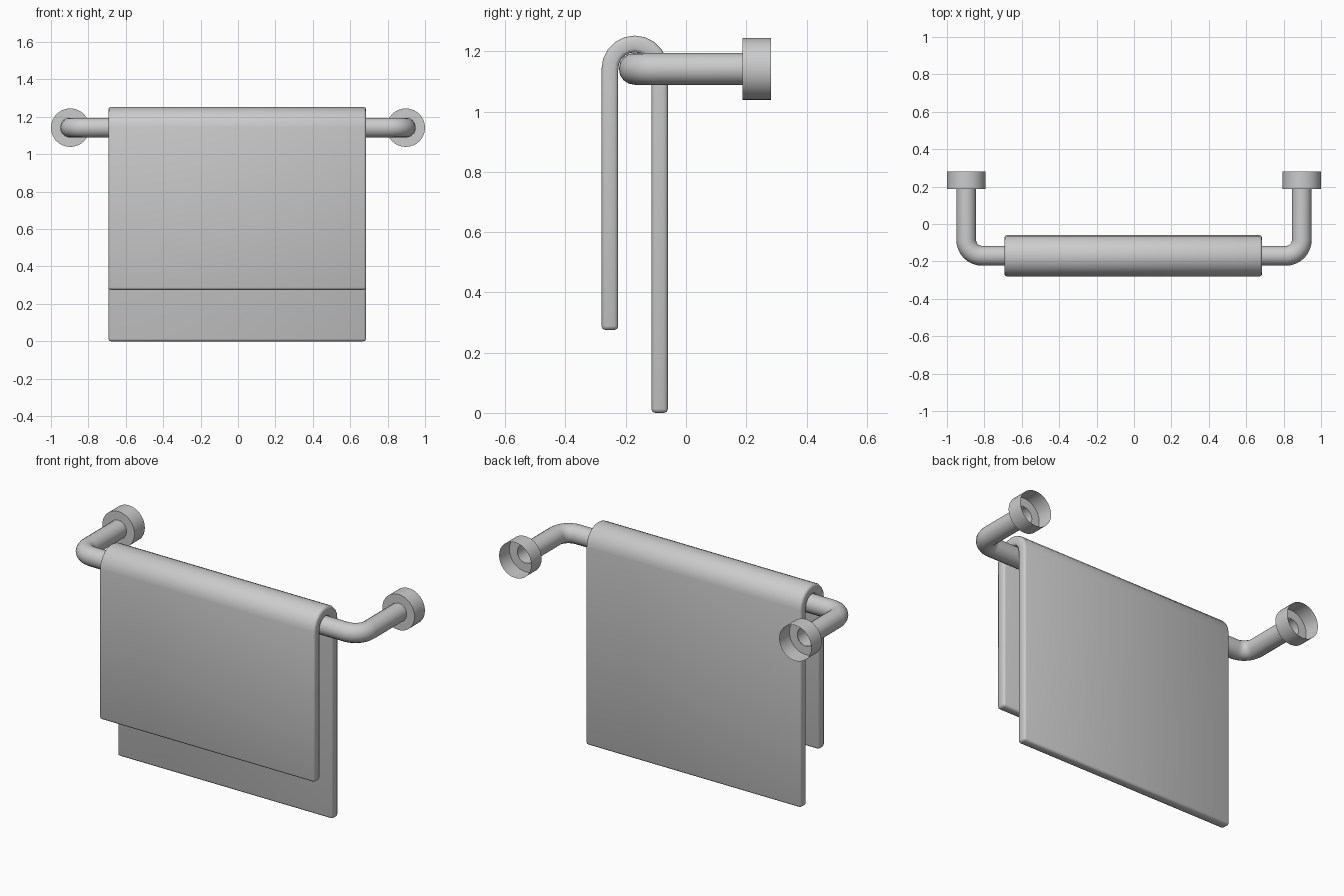
import bpy, bmesh
from math import sin, cos, pi, radians

cube = bpy.data.objects.get("Cube")
if cube:
    bpy.data.objects.remove(cube, do_unlink=True)

grey = bpy.data.materials.new("plain_grey")
grey.use_nodes = True
COLOUR = (0.6, 0.6, 0.6, 1)
grey.diffuse_color = COLOUR
grey.node_tree.nodes["Principled BSDF"].inputs["Base Color"].default_value = COLOUR

BAR_Y, BAR_Z, ARM_X = -0.17, 1.142, 0.897
PIPE_R, FLANGE_R = 0.053, 0.103
WALL_Y, CUP_Y = 0.282, 0.187


def add(name, data):
    obj = bpy.data.objects.new(name, data)
    bpy.context.collection.objects.link(obj)
    bpy.ops.object.select_all(action='DESELECT')
    obj.select_set(True)
    bpy.context.view_layer.objects.active = obj
    obj.data.materials.append(grey)
    return obj


def mesh_from(bm, name):
    bmesh.ops.recalc_face_normals(bm, faces=bm.faces)
    mesh = bpy.data.meshes.new(name)
    bm.to_mesh(mesh)
    bm.free()
    return add(name, mesh)


def arc(cu, cv, radius, start, end, steps):
    angles = [radians(start + (end - start) * i / steps) for i in range(steps + 1)]
    return [(cu + radius * cos(a), cv + radius * sin(a)) for a in angles]


# Rail: one open tube with a rounded bend at each end
bend = 0.085
right_half = arc(ARM_X - bend, BAR_Y + bend, bend, 0, -90, 8)
right_half.insert(0, (ARM_X, CUP_Y))
path = right_half + [(-x, y) for x, y in reversed(right_half)]
curve = bpy.data.curves.new("rail", 'CURVE')
curve.dimensions = '3D'
curve.bevel_depth = PIPE_R
curve.bevel_resolution = 6
spline = curve.splines.new('POLY')
spline.points.add(len(path) - 1)
for point, (x, y) in zip(spline.points, path):
    point.co = (x, y, BAR_Z, 1)
add("rail", curve)
bpy.ops.object.convert(target='MESH')
bpy.ops.object.shade_smooth_by_angle(angle=radians(40))

# Wall flanges: thin cups, open towards the wall and into the rail
SIDES = 32
for side, name in ((1, "left_flange"), (-1, "right_flange")):
    bm = bmesh.new()
    rings = []
    for radius, y in ((PIPE_R, CUP_Y), (FLANGE_R, CUP_Y), (FLANGE_R, WALL_Y)):
        rings.append([bm.verts.new((side * ARM_X + u, y, BAR_Z + v))
                      for u, v in arc(0, 0, radius, 0, 360, SIDES)[:-1]])
    for a, b in zip(rings, rings[1:]):
        for i in range(SIDES):
            j = (i + 1) % SIDES
            bm.faces.new((a[i], a[j], b[j], b[i]))
    mesh_from(bm, name)
    bpy.ops.object.shade_smooth_by_angle(angle=radians(40))

# Towel: a folded strip over the rail, thickened and with softened edges
fold = [(BAR_Y - 0.0825, 0.275)] + arc(BAR_Y, BAR_Z, 0.0825, 180, 0, 10) + [(BAR_Y + 0.0825, 0)]
bm = bmesh.new()
rows = [[bm.verts.new((x, y, z)) for x in (-0.693, 0.685)] for y, z in fold]
for a, b in zip(rows, rows[1:]):
    bm.faces.new((a[0], a[1], b[1], b[0]))
towel = mesh_from(bm, "towel")
solid = towel.modifiers.new("thickness", 'SOLIDIFY')
solid.thickness = 0.055
solid.offset = 0
solid.use_even_offset = True
bevel = towel.modifiers.new("soft_edges", 'BEVEL')
bevel.width = 0.013
bevel.segments = 2
bevel.limit_method = 'ANGLE'
bevel.angle_limit = radians(50)
for modifier in ("thickness", "soft_edges"):
    bpy.ops.object.modifier_apply(modifier=modifier)
bpy.ops.object.shade_smooth_by_angle(angle=radians(50))
